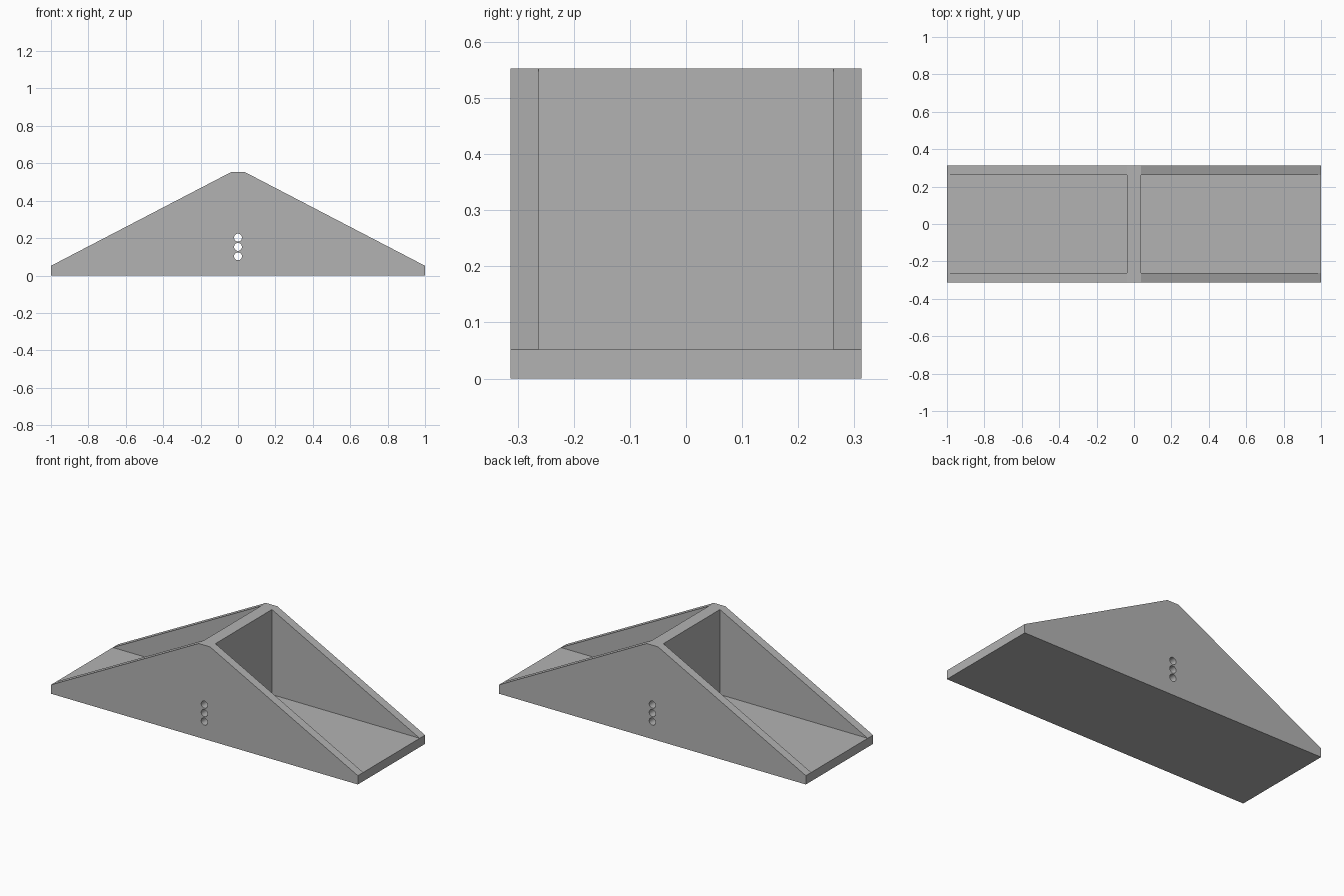
import bpy, bmesh, math
from mathutils import Matrix, Vector

cube = bpy.data.objects.get("Cube")
if cube:
    bpy.data.objects.remove(cube, do_unlink=True)

HALF_LENGTH, HALF_DEPTH, HEIGHT = 1.0, 0.313, 0.553
FLOOR, RIDGE, PLATE = 0.052, 0.037, 0.05

grey = bpy.data.materials.new("plain grey")
grey.use_nodes = True
color = (0.45, 0.45, 0.45, 1)
grey.diffuse_color = color
grey.node_tree.nodes["Principled BSDF"].inputs["Base Color"].default_value = color


def make_object(name, bm):
    bmesh.ops.recalc_face_normals(bm, faces=bm.faces)
    mesh = bpy.data.meshes.new(name)
    bm.to_mesh(mesh)
    bm.free()
    mesh.materials.append(grey)
    obj = bpy.data.objects.new(name, mesh)
    bpy.context.collection.objects.link(obj)
    return obj


def box(name, low, high):
    low, high = Vector(low), Vector(high)
    bm = bmesh.new()
    bmesh.ops.create_cube(bm, size=1, matrix=Matrix.Translation((low + high) / 2)
                          @ Matrix.Diagonal((*(high - low), 1)))
    return make_object(name, bm)


# Ridged body: symmetric outline extruded through the depth
right_edge = [(HALF_LENGTH, 0), (HALF_LENGTH, FLOOR), (RIDGE, HEIGHT)]
outline = right_edge + [(-x, z) for x, z in reversed(right_edge)]
bm = bmesh.new()
face = bm.faces.new([bm.verts.new((x, -HALF_DEPTH, z)) for x, z in outline])
side = bmesh.ops.extrude_face_region(bm, geom=[face])["geom"]
bmesh.ops.translate(bm, vec=(0, 2 * HALF_DEPTH, 0),
                    verts=[v for v in side if isinstance(v, bmesh.types.BMVert)])
body = make_object("ridged_stand", bm)

# Open pockets on both sides of the middle wall
inner = HALF_DEPTH - PLATE
cutters = [
    box("left_pocket_cutter", (RIDGE, -inner, FLOOR), (1.2, inner, 1)),
    box("right_pocket_cutter", (-1.2, -inner, FLOOR), (-RIDGE, inner, 1)),
]

# Column of round holes running front to back
bm = bmesh.new()
for i in range(3):
    place = Matrix.Translation((0, 0, 0.103 + 0.05 * i)) @ Matrix.Rotation(math.pi / 2, 4, "X")
    bmesh.ops.create_cone(bm, cap_ends=True, segments=32, radius1=0.021,
                          radius2=0.021, depth=1, matrix=place)
cutters.append(make_object("hole_cutter", bm))

bpy.context.view_layer.objects.active = body
body.select_set(True)
for cutter in cutters:
    cut = body.modifiers.new(cutter.name, "BOOLEAN")
    cut.operation = "DIFFERENCE"
    cut.solver = "EXACT"
    cut.object = cutter
    bpy.ops.object.modifier_apply(modifier=cut.name)
    bpy.data.objects.remove(cutter, do_unlink=True)

# Smooth hole walls, crisp outer edges
bpy.ops.object.select_all(action="DESELECT")
body.select_set(True)
bpy.ops.object.shade_smooth_by_angle(angle=math.radians(20))
